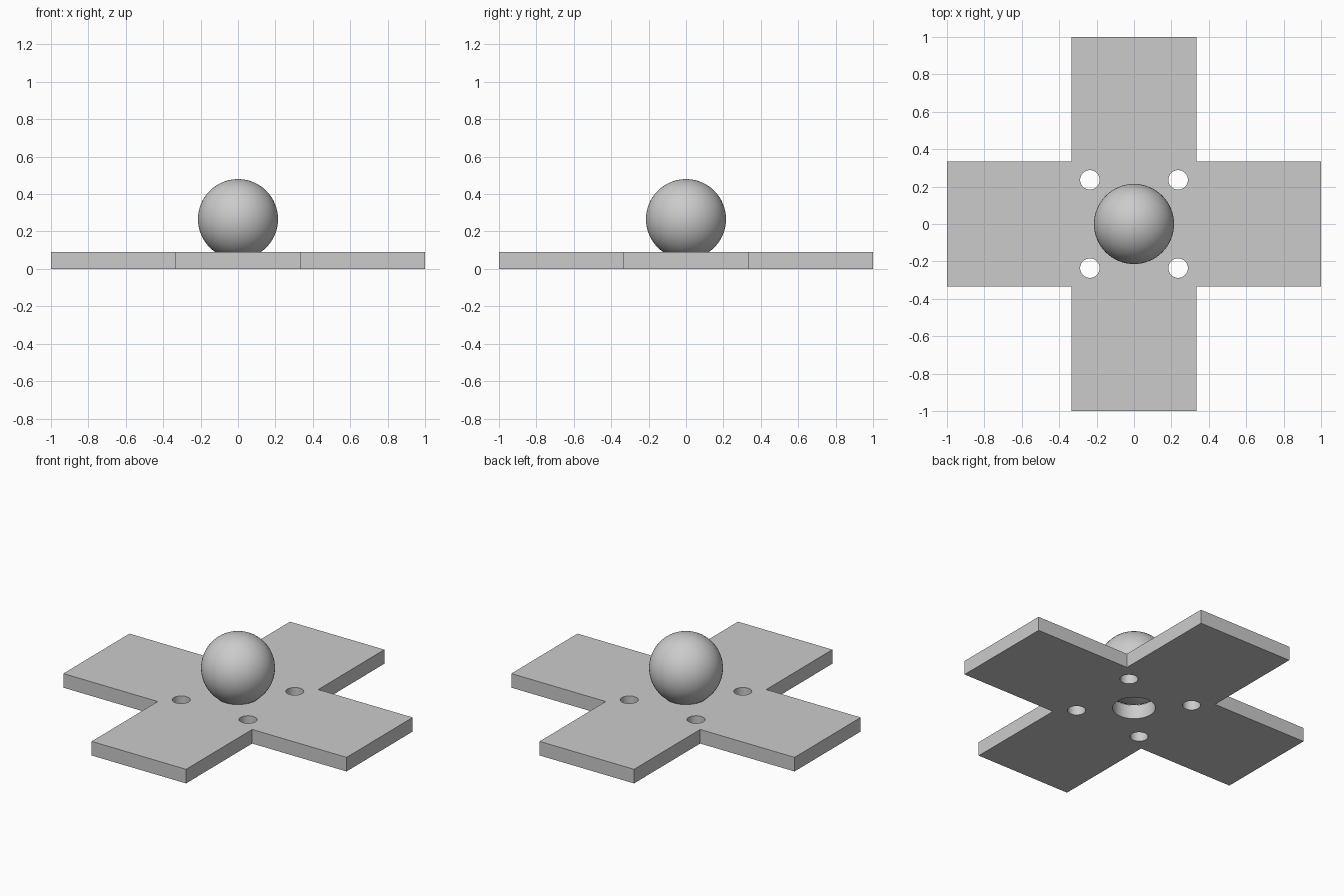
import bpy
import bmesh
from math import sqrt

if "Cube" in bpy.data.objects:
    bpy.data.objects.remove(bpy.data.objects["Cube"], do_unlink=True)

ARM = 1 / 3          # half width of each arm
THICK = 0.09
BALL_R = 0.214
BALL_Z = 0.266
SEAT_R = sqrt(BALL_R ** 2 - (BALL_Z - THICK) ** 2) + 0.002

grey = bpy.data.materials.new("light_grey")
grey.use_nodes = True
colour = (0.6, 0.6, 0.6, 1)
grey.diffuse_color = colour
grey.node_tree.nodes["Principled BSDF"].inputs["Base Color"].default_value = colour


# Cross-shaped plate: one corner outline turned through four quarters
outline = []
for c, s in ((1, 0), (0, 1), (-1, 0), (0, -1)):
    for x, y in ((1, -ARM), (1, ARM), (ARM, ARM)):
        outline.append((x * c - y * s, x * s + y * c, 0))
bm = bmesh.new()
base = bm.faces.new([bm.verts.new(p) for p in outline])
ext = bmesh.ops.extrude_face_region(bm, geom=[base])
bmesh.ops.translate(bm, vec=(0, 0, THICK),
                    verts=[v for v in ext["geom"] if isinstance(v, bmesh.types.BMVert)])
bmesh.ops.recalc_face_normals(bm, faces=bm.faces)
mesh = bpy.data.meshes.new("cross_plate")
bm.to_mesh(mesh)
bm.free()
plate = bpy.data.objects.new("cross_plate", mesh)
bpy.context.collection.objects.link(plate)
mesh.materials.append(grey)


# Through holes: four small ones and the central ball seat
def drill(name, x, y, radius):
    bpy.ops.mesh.primitive_cylinder_add(vertices=64, radius=radius, depth=0.4, location=(x, y, 0.04))
    cutter = bpy.context.object
    cutter.name = name
    cutter.data.materials.append(grey)
    cut = plate.modifiers.new(name, "BOOLEAN")
    cut.operation = "DIFFERENCE"
    cut.solver = "EXACT"
    cut.object = cutter
    bpy.context.view_layer.objects.active = plate
    bpy.ops.object.modifier_apply(modifier=name)
    bpy.data.objects.remove(cutter, do_unlink=True)


for sx in (-1, 1):
    for sy in (-1, 1):
        drill("screw_hole", sx * 0.236, sy * 0.236, 0.052)
drill("ball_seat", 0, 0, SEAT_R)

# Ball resting in the seat
bpy.ops.mesh.primitive_uv_sphere_add(segments=64, ring_count=32, radius=BALL_R, location=(0, 0, BALL_Z))
ball = bpy.context.object
ball.name = "ball"
ball.data.materials.append(grey)

# Smooth round surfaces, sharp plate edges
bpy.ops.object.select_all(action="DESELECT")
for obj in (plate, ball):
    obj.select_set(True)
bpy.context.view_layer.objects.active = plate
bpy.ops.object.shade_smooth_by_angle()
